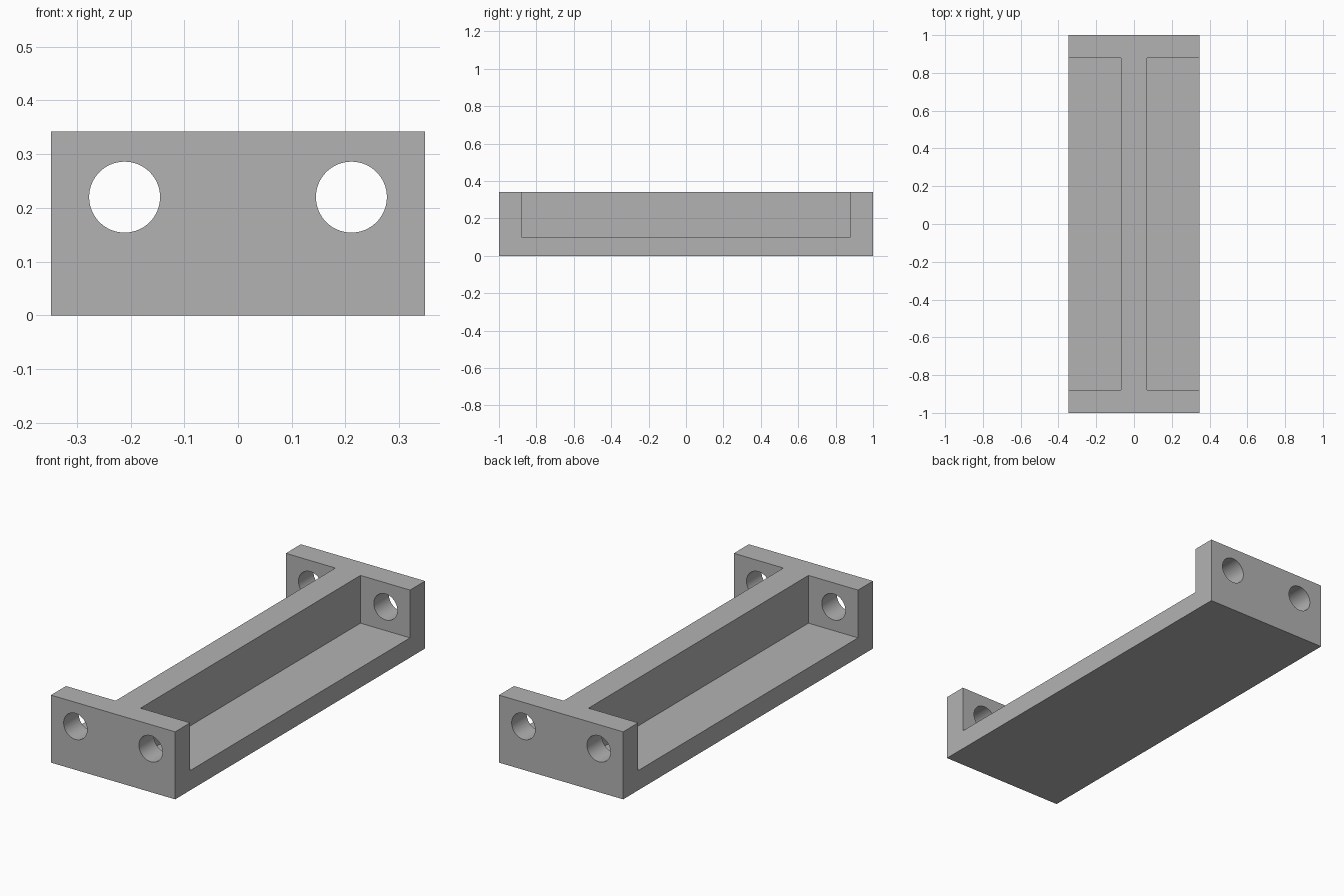
import bpy
import math

if "Cube" in bpy.data.objects:
    bpy.data.objects.remove(bpy.data.objects["Cube"], do_unlink=True)

HALF_W, HEIGHT = 0.348, 0.342
FLOOR, END, RIB = 0.1, 0.88, 0.07
HOLE_X, HOLE_Z, HOLE_R = 0.211, 0.22, 0.066

grey = bpy.data.materials.new("plain grey")
grey.use_nodes = True
colour = (0.45, 0.45, 0.45, 1)
grey.diffuse_color = colour
grey.node_tree.nodes["Principled BSDF"].inputs["Base Color"].default_value = colour


def box(name, low, high):
    """Box between two opposite corners."""
    centre = [(a + b) / 2 for a, b in zip(low, high)]
    bpy.ops.mesh.primitive_cube_add(size=1, location=centre)
    obj = bpy.context.object
    obj.name = name
    obj.scale = [b - a for a, b in zip(low, high)]
    bpy.ops.object.transform_apply(location=True, rotation=False, scale=True)
    obj.data.materials.append(grey)
    return obj


def cut(target, cutter):
    """Subtract the cutter, then discard it."""
    cutter.hide_render = True
    mod = target.modifiers.new("cut", 'BOOLEAN')
    mod.operation = 'DIFFERENCE'
    mod.solver = 'EXACT'
    mod.object = cutter
    bpy.context.view_layer.objects.active = target
    bpy.ops.object.modifier_apply(modifier=mod.name)
    bpy.data.objects.remove(cutter, do_unlink=True)


# Solid block that becomes the base, centre rib and end plates
bracket = box("bracket", (-HALF_W, -1, 0), (HALF_W, 1, HEIGHT))

for side in (-1, 1):
    # Open pocket beside the centre rib
    x1, x2 = sorted((side * RIB, side * (HALF_W + 0.1)))
    cut(bracket, box("pocket_cutter", (x1, -END, FLOOR), (x2, END, HEIGHT + 0.1)))

    # Round bolt hole through both end plates
    bpy.ops.mesh.primitive_cylinder_add(
        vertices=64, radius=HOLE_R, depth=2.4,
        location=(side * HOLE_X, 0, HOLE_Z), rotation=(math.pi / 2, 0, 0))
    hole = bpy.context.object
    hole.data.materials.append(grey)
    cut(bracket, hole)

# Smooth hole walls, sharp block edges
bpy.ops.object.select_all(action='DESELECT')
bracket.select_set(True)
bpy.context.view_layer.objects.active = bracket
bpy.ops.object.shade_smooth_by_angle(angle=math.radians(30))
